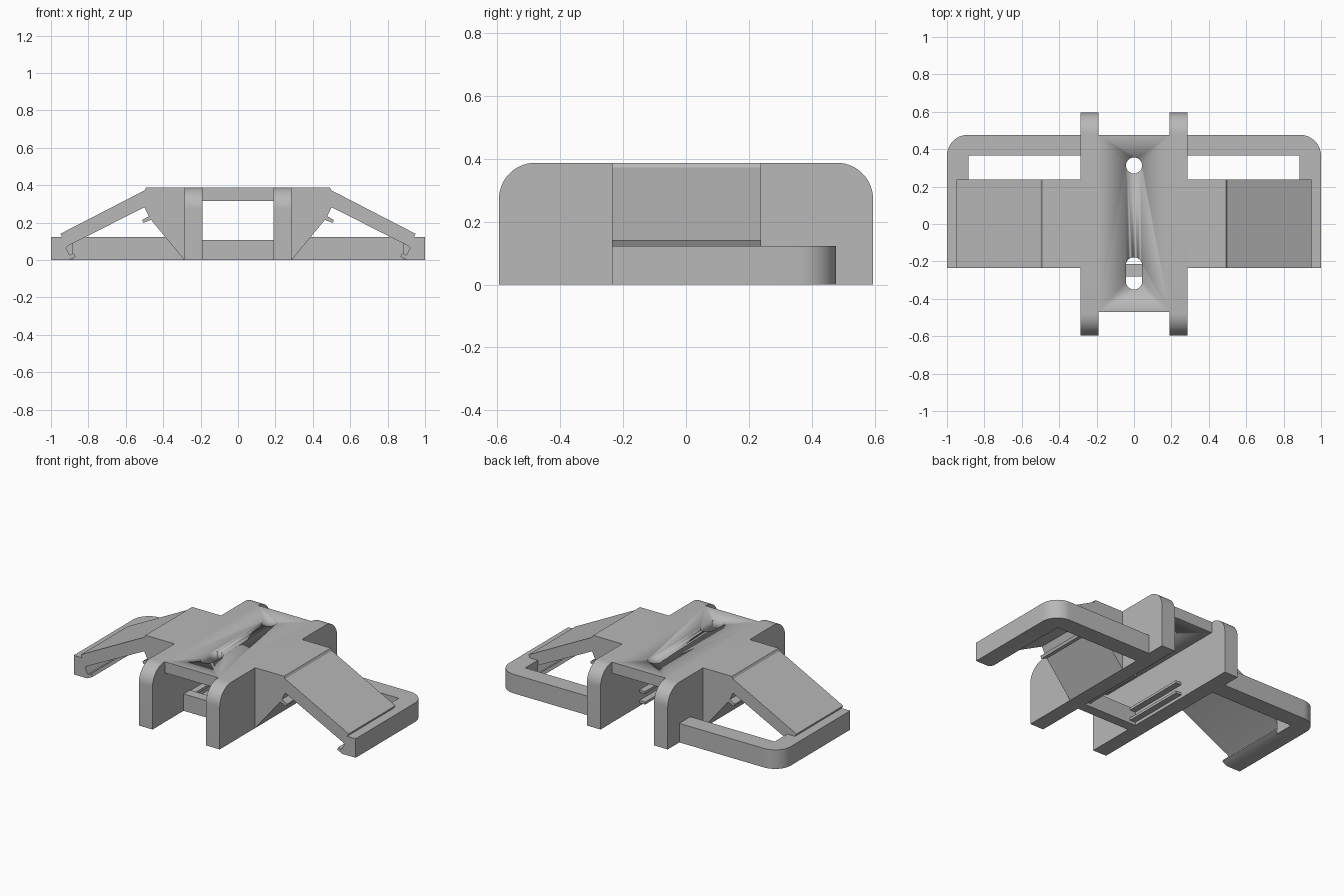
import bpy, bmesh
from math import sin, cos, pi, radians

cube = bpy.data.objects.get("Cube")
if cube:
    bpy.data.objects.remove(cube, do_unlink=True)

grey = bpy.data.materials.new("plain_grey")
grey.use_nodes = True
grey.diffuse_color = (0.48, 0.48, 0.48, 1)
grey.node_tree.nodes["Principled BSDF"].inputs["Base Color"].default_value = grey.diffuse_color

H = 0.387          # overall height
FRAME_H = 0.122    # height of the lower frame
RAIL_IN, RAIL_OUT = 0.19, 0.287
WING_Y = (-0.236, 0.238)


def arc(cx, cy, r, start, end, n=14):
    return [(cx + r * cos(radians(start + (end - start) * i / n)),
             cy + r * sin(radians(start + (end - start) * i / n))) for i in range(n + 1)]


def prism(name, outline, axis, lo, hi):
    """Extrude a 2D outline along an axis from lo to hi."""
    place = {"x": lambda p, d: (d, p[0], p[1]),
             "y": lambda p, d: (p[0], d, p[1]),
             "z": lambda p, d: (p[0], p[1], d)}[axis]
    bm = bmesh.new()
    a = [bm.verts.new(place(p, lo)) for p in outline]
    b = [bm.verts.new(place(p, hi)) for p in outline]
    bm.faces.new(a)
    bm.faces.new(b)
    for i in range(len(a)):
        j = (i + 1) % len(a)
        bm.faces.new((a[i], a[j], b[j], b[i]))
    bmesh.ops.recalc_face_normals(bm, faces=bm.faces)
    mesh = bpy.data.meshes.new(name)
    bm.to_mesh(mesh)
    bm.free()
    mesh.materials.append(grey)
    ob = bpy.data.objects.new(name, mesh)
    bpy.context.collection.objects.link(ob)
    bpy.ops.object.select_all(action="DESELECT")
    ob.select_set(True)
    bpy.context.view_layer.objects.active = ob
    bpy.ops.object.shade_smooth_by_angle(angle=radians(30))
    return ob


def rect(x0, x1, y0, y1):
    return [(x0, y0), (x1, y0), (x1, y1), (x0, y1)]


def cut(target, cutter):
    mod = target.modifiers.new("cut", "BOOLEAN")
    mod.operation = "DIFFERENCE"
    mod.solver = "EXACT"
    mod.object = cutter
    bpy.context.view_layer.objects.active = target
    bpy.ops.object.modifier_apply(modifier=mod.name)
    bpy.data.objects.remove(cutter, do_unlink=True)


# Top deck with a round hole at the back and a slot at the front
deck = prism("top_deck", rect(-RAIL_IN, RAIL_IN, -0.47, 0.477), "z", 0.316, H)
cut(deck, prism("hole_cutter", arc(0, 0.313, 0.043, 0, 345, 23), "z", 0.2, 0.5))
slot = arc(0, -0.222, 0.044, 0, 180) + arc(0, -0.306, 0.044, 180, 360)
cut(deck, prism("slot_cutter", slot, "z", 0.2, 0.5))

# Low stop bar between the rails
prism("cross_bar", rect(-RAIL_IN, RAIL_IN, -0.28, -0.215), "z", 0, 0.108)

# Outlines for the mirrored parts, drawn for the +x side
rail = [(-0.595, 0), (0.595, 0)] + arc(0.48, H - 0.115, 0.115, 0, 90) \
    + arc(-0.48, H - 0.115, 0.115, 90, 180)
wing = [(RAIL_OUT, 0), (0.465, 0.215), (0.505, 0.198), (0.513, 0.214), (0.476, 0.234),
        (0.5, 0.282),                                            # gusset and upper lip
        (0.905, 0.078), (0.92, 0.066), (0.9, 0.026), (0.878, 0.036),
        (0.868, 0.018), (0.905, 0),                              # lower hook
        (1, 0), (1, FRAME_H), (0.94, FRAME_H), (0.95, 0.14),     # outer foot
        (0.5, 0.372), (0.492, H), (RAIL_OUT, H)]                 # slope and deck edge
frame = [(RAIL_OUT, 0.365), (0.885, 0.365), (0.885, WING_Y[1]), (1, WING_Y[1])] \
    + arc(0.887, 0.364, 0.113, 0, 90) + [(RAIL_OUT, 0.477)]

for side, s in (("left", 1), ("right", -1)):
    def flip(points):
        return [(s * x, y) for x, y in points]

    prism(side + "_rail", rail, "x", s * RAIL_IN, s * RAIL_OUT)
    prism(side + "_sloped_wing", flip(wing), "y", *WING_Y)
    prism(side + "_back_frame", flip(frame), "z", 0, FRAME_H)
    # Pair of guide ribs on the inner face of the rail
    rib = flip(rect(0.15, RAIL_IN, -0.215, 0.2))
    for level, z in (("lower", 0.02), ("upper", 0.088)):
        prism(side + "_" + level + "_guide_rib", rib, "z", z, z + 0.016)
